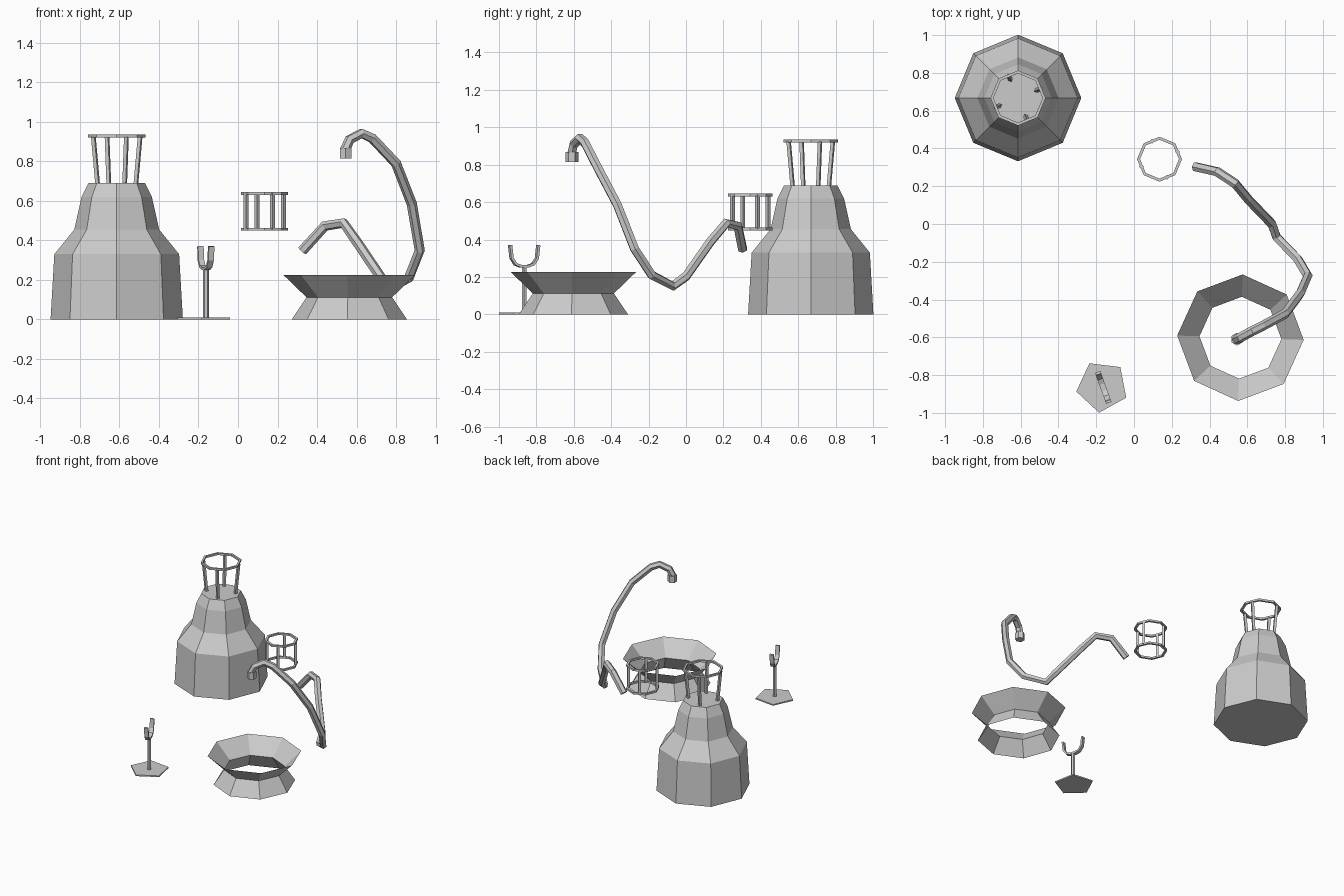
import bpy, bmesh
from math import sin, cos, radians
from mathutils import Vector

if "Cube" in bpy.data.objects:
    bpy.data.objects.remove(bpy.data.objects["Cube"])


def finish(name, bm, recalc=True):
    if recalc:
        bmesh.ops.recalc_face_normals(bm, faces=bm.faces)
    me = bpy.data.meshes.new(name)
    bm.to_mesh(me)
    bm.free()
    ob = bpy.data.objects.new(name, me)
    bpy.context.collection.objects.link(ob)
    return ob


def lathe(name, centre, profile, sides=8, turn=0, loop=False, caps=False):
    """Revolve (radius, z) points around a vertical axis."""
    bm = bmesh.new()
    rings = []
    for r, z in profile:
        rings.append([bm.verts.new((centre[0] + r * cos(radians(turn + 360 * i / sides)),
                                    centre[1] + r * sin(radians(turn + 360 * i / sides)), z))
                      for i in range(sides)])
    pairs = list(zip(rings, rings[1:] + rings[:1])) if loop else list(zip(rings, rings[1:]))
    for a, b in pairs:
        for i in range(sides):
            j = (i + 1) % sides
            bm.faces.new((a[i], a[j], b[j], b[i]))
    if caps:
        bm.faces.new(rings[0][::-1])
        bm.faces.new(rings[-1])
    return finish(name, bm, loop or caps)


def ring(name, centre, outer, inner, z0, z1):
    return lathe(name, centre, [(outer, z0), (outer, z1), (inner, z1), (inner, z0)], loop=True)


def tube(name, points, radius, res):
    """Flat-sided tube along a path, 4 + 2*res sides."""
    cu = bpy.data.curves.new(name, 'CURVE')
    cu.dimensions = '3D'
    cu.bevel_depth = radius
    cu.bevel_resolution = res
    cu.use_fill_caps = True
    sp = cu.splines.new('POLY')
    sp.points.add(len(points) - 1)
    for p, co in zip(sp.points, points):
        p.co = (*co, 1)
    sp.use_smooth = False
    ob = bpy.data.objects.new(name, cu)
    bpy.context.collection.objects.link(ob)
    return ob


def posts(name, centre, r0, r1, z0, z1):
    for k in range(4):
        a = radians(22.5 + 90 * k)
        tube(f"{name}_{k + 1}",
             [(centre[0] + r * cos(a), centre[1] + r * sin(a), z)
              for r, z in ((r0, z0), (r1, z1))], 0.013, 0)


# Body with wire crown on top
body = (-0.614, 0.667)
lathe("body", body, [(0.335, 0), (0.316, 0.33), (0.215, 0.455), (0.178, 0.62), (0.143, 0.69)], caps=True)
posts("crown_post", body, 0.105, 0.128, 0.685, 0.925)
ring("crown_ring", body, 0.146, 0.13, 0.92, 0.935)

# Open wire basket
basket = (0.135, 0.343)
ring("basket_lower_ring", basket, 0.119, 0.103, 0.449, 0.463)
ring("basket_upper_ring", basket, 0.119, 0.103, 0.631, 0.645)
posts("basket_post", basket, 0.103, 0.103, 0.455, 0.64)

# Flared open dish, a single sheet
lathe("dish", (0.5635, -0.602), [(0.292, 0), (0.217, 0.112), (0.335, 0.226)], turn=-2)

# Forked stand
lathe("stand_base", (-0.168, -0.86), [(0.14, 0), (0.14, 0.01)], sides=5, turn=-25, caps=True)
pole = (-0.163, -0.865)
lathe("stand_pole", pole, [(0.015, 0.005), (0.015, 0.258)], sides=6, caps=True)
along = Vector((cos(radians(-70)), sin(radians(-70)), 0))
across = Vector((-along.y, along.x, 0)) * 0.015
half = [(0.02, 0.257), (0.05, 0.268), (0.072, 0.3), (0.08, 0.37)]
outline = [(-s, z) for s, z in half[::-1]] + half
bm = bmesh.new()
strip = []
for s, z in outline:
    c = Vector((*pole, z)) + along * s
    strip.append((bm.verts.new(c - across), bm.verts.new(c + across)))
for a, b in zip(strip, strip[1:]):
    bm.faces.new((a[0], a[1], b[1], b[0]))
fork = finish("stand_fork", bm)
mod = fork.modifiers.new("thickness", 'SOLIDIFY')
mod.thickness = 0.014
mod.offset = 0

# Bent hose with its end fitting
tube("hose", [
    (0.545, -0.61, 0.83), (0.545, -0.61, 0.865), (0.565, -0.6, 0.91), (0.625, -0.567, 0.942),
    (0.68, -0.54, 0.917), (0.80, -0.475, 0.79), (0.88, -0.367, 0.585), (0.92, -0.275, 0.35),
    (0.865, -0.183, 0.21), (0.755, -0.07, 0.152), (0.73, 0, 0.203), (0.605, 0.13, 0.388),
    (0.535, 0.215, 0.488), (0.44, 0.277, 0.473), (0.325, 0.303, 0.347)], 0.026, 1)
lathe("hose_fitting", (0.545, -0.61), [(0.034, 0.815), (0.034, 0.867)], sides=6, turn=30, caps=True)
